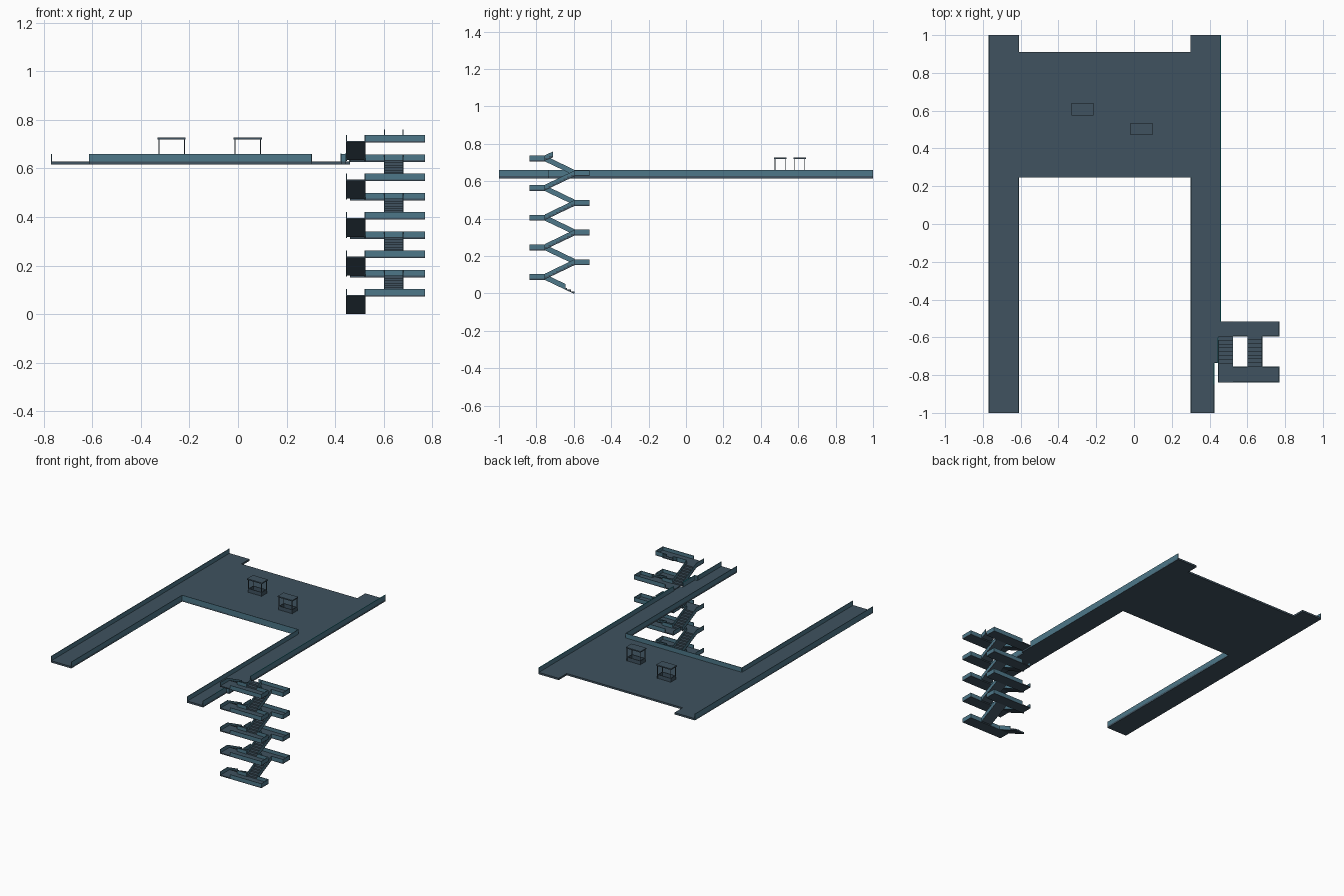
import bpy, bmesh
from mathutils import Vector

if "Cube" in bpy.data.objects:
    bpy.data.objects.remove(bpy.data.objects["Cube"])


def mat(name, col):
    m = bpy.data.materials.new(name)
    m.diffuse_color = (*col, 1)
    m.use_nodes = True
    m.node_tree.nodes["Principled BSDF"].inputs["Base Color"].default_value = m.diffuse_color
    return m


SLATE = mat("slate_floor", (0.05, 0.085, 0.115))
TEAL = mat("teal_parapet", (0.075, 0.185, 0.25))
CYAN = mat("cyan_trim", (0.01, 0.42, 0.48))


def finish(name, bm, m):
    bmesh.ops.recalc_face_normals(bm, faces=bm.faces)
    me = bpy.data.meshes.new(name)
    bm.to_mesh(me)
    bm.free()
    me.materials.append(m)
    ob = bpy.data.objects.new(name, me)
    bpy.context.collection.objects.link(ob)
    return ob


def add_prism(bm, pts, offset):
    """Extrude a planar outline along an offset vector."""
    f = bm.faces.new([bm.verts.new(p) for p in pts])
    r = bmesh.ops.extrude_face_region(bm, geom=[f])
    vs = [v for v in r["geom"] if isinstance(v, bmesh.types.BMVert)]
    bmesh.ops.translate(bm, verts=vs, vec=Vector(offset))


def add_box(bm, x0, x1, y0, y1, z0, z1):
    add_prism(bm, [(x0, y0, z0), (x1, y0, z0), (x1, y1, z0), (x0, y1, z0)], (0, 0, z1 - z0))


def boxes(name, items, m):
    bm = bmesh.new()
    for b in items:
        add_box(bm, *b)
    return finish(name, bm, m)


T = 0.004            # parapet thickness
ZB, ZD, ZW = 0.615, 0.628, 0.66   # deck underside, deck top, parapet top

# Deck: two long walkways joined by a plaza
outline = [(-0.77, -1), (-0.61, -1), (-0.61, 0.245), (0.30, 0.245), (0.30, -1), (0.425, -1),
           (0.425, -0.735), (0.445, -0.735), (0.445, -0.6), (0.46, -0.6), (0.46, 1), (0.30, 1),
           (0.30, 0.91), (-0.61, 0.91), (-0.61, 1), (-0.77, 1)]
bm = bmesh.new()
add_prism(bm, [(x, y, ZB) for x, y in outline], (0, 0, ZD - ZB))
finish("deck", bm, SLATE)

# Deck parapets
boxes("deck_parapets", [
    (-0.77, -0.77 + T, -1, 1, ZB, ZW),
    (-0.61 - T, -0.61, -1, 0.245, ZB, ZW),
    (-0.61, 0.30, 0.245, 0.245 + T, ZB, ZW),
    (0.30, 0.30 + T, -1, 0.245, ZB, ZW),
    (0.46 - T, 0.46, -0.515, 1, ZB, ZW),
    (0.445 - T, 0.445, -0.735, -0.6, ZB, ZW),
    (0.425, 0.445, -0.735, -0.735 + T, ZB, ZW),
    (0.425 - T, 0.425, -1, -0.735, ZB, ZW)], TEAL)

# Cyan trim on the parapet tops
boxes("parapet_trim", [
    (0.46 - T, 0.46, -0.515, 1, ZW, ZW + 0.001),
    (0.445 - T, 0.445, -0.735, -0.6, ZW, ZW + 0.001),
    (0.425 - T, 0.425, -0.85, -0.735, ZW, ZW + 0.001)], CYAN)

# Kiosks: low counter walls, four posts and a flat roof
for i, (cx, cy) in enumerate([(-0.273, 0.608), (0.04, 0.503)]):
    hx, hy = 0.052, 0.027
    boxes(f"kiosk_roof_{i}", [(cx - 0.058, cx + 0.058, cy - 0.033, cy + 0.033, 0.718, 0.726)], SLATE)
    boxes(f"kiosk_posts_{i}", [(cx + sx * hx - 0.002, cx + sx * hx + 0.002,
                                cy + sy * hy - 0.002, cy + sy * hy + 0.002, ZD, 0.718)
                               for sx in (-1, 1) for sy in (-1, 1)], SLATE)
    boxes(f"kiosk_counter_{i}", [
        (cx - hx, cx + hx, cy - hy, cy - hy + T, ZD, 0.655),
        (cx - hx, cx + hx, cy + hy - T, cy + hy, ZD, 0.655),
        (cx - hx, cx - hx + T, cy - hy, cy + hy, ZD, 0.655),
        (cx + hx - T, cx + hx, cy - hy, cy + hy, ZD, 0.655)], SLATE)

# Stair tower
STEP = 0.0792        # height of one flight
YF, YB = -0.755, -0.595   # inner edges of front and back landings
XL, XR = 0.445, 0.77
LANES = [(0.445, 0.525), (0.60, 0.68)]
RAIL = 0.03


def flight(name, lane, y0, z0, y1, z1, n, rail_from=0.0):
    """Stepped flight from (y0, z0) up to (y1, z1) with sloped side panels."""
    x0, x1 = lane
    dy, dz = (y1 - y0) / n, (z1 - z0) / n
    prof = [(y0, z0)]
    for k in range(n):
        prof += [(y0 + k * dy, z0 + (k + 1) * dz), (y0 + (k + 1) * dy, z0 + (k + 1) * dz)]
    prof += [(y1, z1 - 0.007), (y0 + 0.4 * dy, z0)]
    bm = bmesh.new()
    add_prism(bm, [(x0, y, z) for y, z in prof], (x1 - x0, 0, 0))
    finish(name, bm, SLATE)
    bm = bmesh.new()
    ya, za = y0 + (y1 - y0) * rail_from, z0 + (z1 - z0) * rail_from
    for x in (x0, x1 - T):
        add_prism(bm, [(x, ya, za - 0.004), (x, y1, z1 - 0.006), (x, y1, z1 + RAIL - 0.006),
                       (x, ya, za + RAIL - 0.004)], (T, 0, 0))
    finish(name + "_sides", bm, TEAL)


for i in range(9):
    z = (i + 1) * STEP
    front = i % 2 == 0
    # flight up to this landing
    a, b = (YB, YF) if front else (YF, YB)
    flight(f"stair_flight_{i}", LANES[0 if front else 1], a, i * STEP, b, z, 8, 0.3 if i == 0 else 0)
    # landing floor and its parapet
    y0, y1 = (-0.838, YF) if front else (YB, -0.515)
    xl = XL if front else 0.46
    boxes(f"landing_{i}", [(xl, XR, y0, y1, z - 0.007, z)], SLATE)
    zb, zt = z - 0.007, z + 0.024
    inner = (y1 - T, y1) if front else (y0, y0 + T)
    outer = (y0, y0 + T) if front else (y1 - T, y1)
    walls = [(0.525, XR, *outer, zb, zt), (XR - T, XR, y0, y1, zb, zt),
             (0.525, 0.60, *inner, zb, zt), (0.68, XR, *inner, zb, zt)]
    if i != 7:       # the deck-level landing stays open to the walkway
        walls.append((xl, xl + T, y0, y1, zb, zt))
    boxes(f"landing_parapet_{i}", walls, TEAL)

# Short unfinished flight above the top landing
flight("stair_stub", LANES[1], YF, 9 * STEP, -0.71, 9 * STEP + 0.022, 2)
